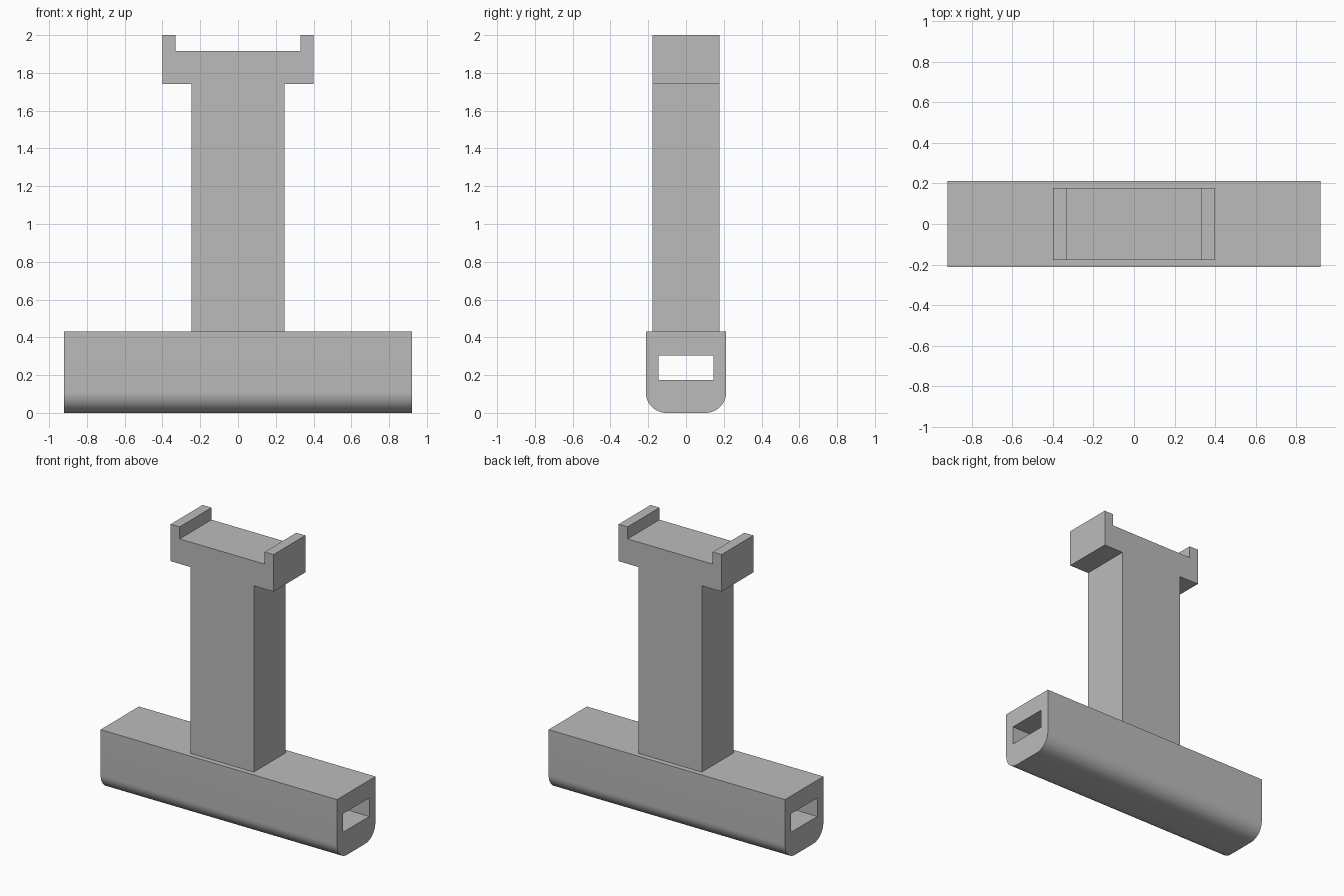
import bpy, bmesh, math
from mathutils import Vector

cube = bpy.data.objects.get("Cube")
if cube:
    bpy.data.objects.remove(cube, do_unlink=True)

grey = bpy.data.materials.new("plain grey")
grey.use_nodes = True
colour = (0.5, 0.5, 0.5, 1)
grey.diffuse_color = colour
grey.node_tree.nodes["Principled BSDF"].inputs["Base Color"].default_value = colour


def mirrored(half):
    """Close a half outline by reflecting it across its first axis."""
    return half + [(-u, z) for u, z in reversed(half)]


def extrude_outlines(name, outlines, half_depth, place):
    """Fill outlines (later ones are holes) and extrude them symmetrically."""
    bm = bmesh.new()
    edges = []
    for outline in outlines:
        verts = [bm.verts.new(place(u, z, -half_depth)) for u, z in outline]
        edges += [bm.edges.new((v, verts[i - 1])) for i, v in enumerate(verts)]
    bmesh.ops.triangle_fill(bm, edges=edges, use_beauty=True)
    grown = bmesh.ops.extrude_face_region(bm, geom=bm.faces[:], use_keep_orig=True)
    moved = [g for g in grown["geom"] if isinstance(g, bmesh.types.BMVert)]
    shift = Vector(place(0, 0, half_depth)) - Vector(place(0, 0, -half_depth))
    bmesh.ops.translate(bm, verts=moved, vec=shift)
    bmesh.ops.recalc_face_normals(bm, faces=bm.faces[:])
    mesh = bpy.data.meshes.new(name)
    bm.to_mesh(mesh)
    bm.free()
    mesh.materials.append(grey)
    obj = bpy.data.objects.new(name, mesh)
    bpy.context.collection.objects.link(obj)
    return obj


# Hollow base bar with rounded lower edges and a slot through its length
half_width, height, radius, steps = 0.213, 0.43, 0.11, 12
corner = []
for i in range(steps + 1):
    a = math.pi / 2 * i / steps
    corner.append((half_width - radius + radius * math.cos(a), radius - radius * math.sin(a)))
bar = mirrored([(half_width, height)] + corner)
slot = mirrored([(0.145, 0.305), (0.145, 0.175)])
base = extrude_outlines("base_bar", [bar, slot], 0.92, lambda u, z, d: (d, u, z))
for face in base.data.polygons:
    face.use_smooth = True
base.data.set_sharp_from_angle(angle=math.radians(30))

# Upright post that widens into a cradle with a lip at each end
post = mirrored([(0.247, height), (0.247, 1.74), (0.4, 1.74), (0.4, 2),
                 (0.33, 2), (0.33, 1.915)])
extrude_outlines("post_and_cradle", [post], 0.177, lambda u, z, d: (u, d, z))
